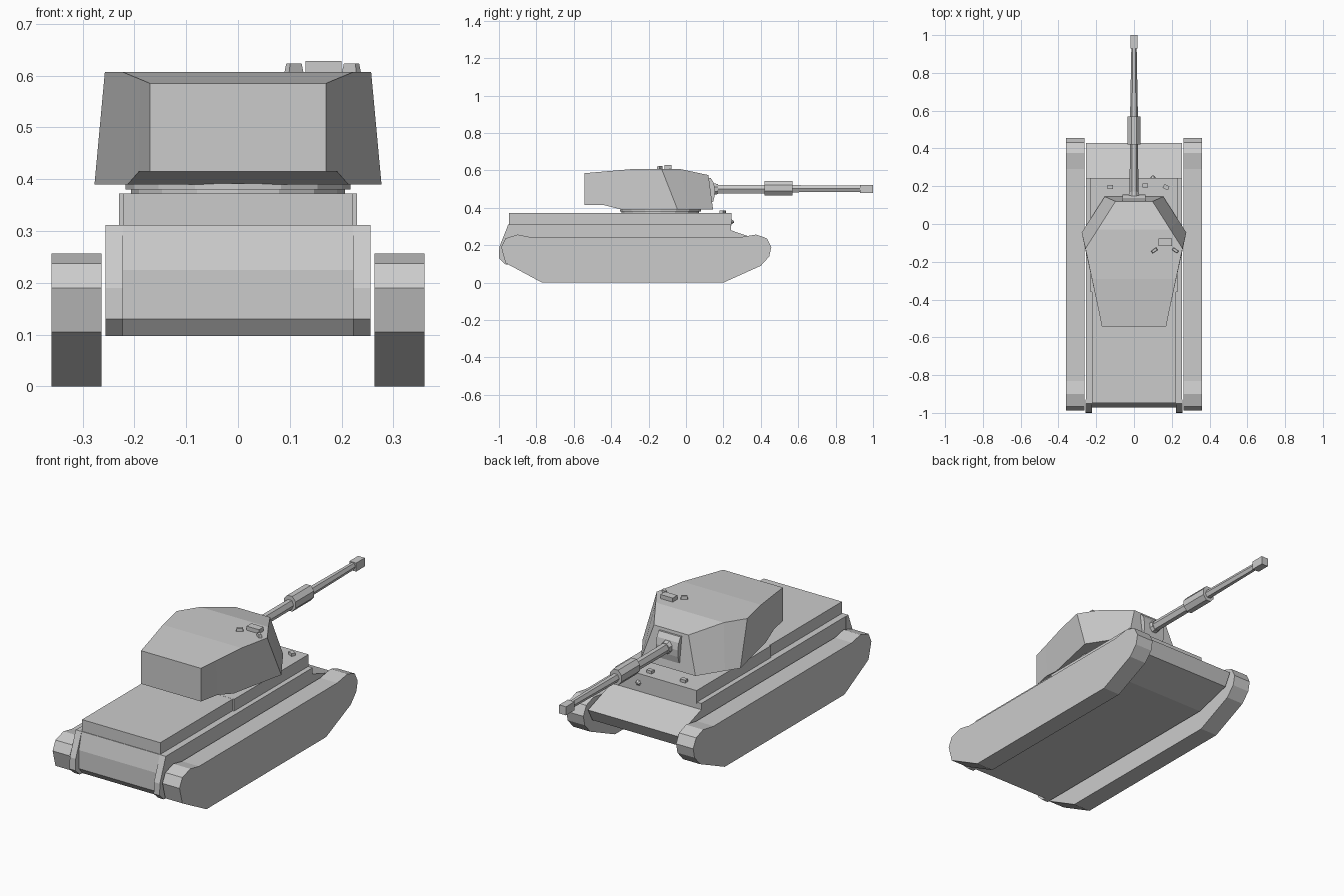
import bpy, bmesh, math
from mathutils import Matrix

if "Cube" in bpy.data.objects:
    bpy.data.objects.remove(bpy.data.objects["Cube"])


def finish(name, bm):
    bmesh.ops.recalc_face_normals(bm, faces=bm.faces)
    me = bpy.data.meshes.new(name)
    bm.to_mesh(me)
    bm.free()
    ob = bpy.data.objects.new(name, me)
    bpy.context.collection.objects.link(ob)
    return ob


def loft(name, rings):
    """Skin a list of closed rings and cap both ends."""
    bm = bmesh.new()
    vs = [[bm.verts.new(p) for p in r] for r in rings]
    n = len(vs[0])
    for a, b in zip(vs, vs[1:]):
        for i in range(n):
            j = (i + 1) % n
            bm.faces.new((a[i], a[j], b[j], b[i]))
    bm.faces.new(vs[0])
    bm.faces.new(vs[-1])
    return finish(name, bm)


def prism(name, profile, x0, x1):
    """Extrude a (y, z) profile across x."""
    return loft(name, [[(x, y, z) for y, z in profile] for x in (x0, x1)])


def box(name, centre, size, turn=0, taper=1.0):
    x, y, z = centre
    rings = []
    for s, k in ((-0.5, 1), (0.5, taper)):
        rings.append([(u * size[0] * k, v * size[1] * k, s * size[2])
                      for u, v in ((-.5, -.5), (.5, -.5), (.5, .5), (-.5, .5))])
    ob = loft(name, rings)
    ob.data.transform(Matrix.Translation((x, y, z)) @ Matrix.Rotation(math.radians(turn), 4, 'Z'))
    return ob


def tube(name, stations, sides, z, phase=0.0):
    """Faceted tube along y from (y, x radius, z radius) stations."""
    return loft(name, [[(rx * math.cos(phase + i * math.tau / sides), y,
                         z + rz * math.sin(phase + i * math.tau / sides))
                        for i in range(sides)] for y, rx, rz in stations])


# Tracks
track = [(-.77, 0), (.20, 0), (.40, .09), (.445, .14), (.456, .19), (.432, .237),
         (.375, .257), (.29, .243), (-.83, .243), (-.90, .257), (-.965, .237),
         (-.988, .19), (-.965, .105)]
for side, s in (("left", -1), ("right", 1)):
    prism(side + "_track", track, s * .263, s * .36)

# Lower hull with a recessed rear plate between two end flanges
hull = [(-.95, .312), (.24, .312), (.24, .28), (.43, .215), (.395, .15), (.20, .097),
        (-.945, .097), (-.972, .13), (-.972, .225)]
prism("hull", hull, -.255, .255)
flange = [(-.93, .312), (-.95, .312), (-.998, .19), (-1.0, .13), (-.965, .097), (-.93, .097)]
for side, s in (("left", -1), ("right", 1)):
    prism(side + "_rear_flange", flange, s * .222, s * .2555)

# Upper hull: narrower engine deck and wider fighting compartment
prism("engine_deck", [(-.947, .31), (-.947, .372), (-.35, .372), (-.35, .31)], -.222, .222)
prism("upper_hull", [(-.36, .305), (-.36, .3725), (.243, .3725), (.243, .305)], -.23, .23)

# Hull roof periscopes and small bow mount
for i, (x, y, turn) in enumerate(((-.125, .195, 0), (.06, .203, 0), (.17, .195, -25))):
    box(f"periscope_{i + 1}", (x, y, .379), (.03, .022, .016), turn)
tube("bow_mount", [(.235, .018, .018), (.247, .013, .013), (.256, .005, .005)], 6, .325
     ).location.x = .10

# Turret ring
for i, (r, z0, z1) in enumerate(((.207, .368, .381), (.217, .38, .392))):
    loft(f"turret_ring_{i + 1}", [[(r * math.cos(a * math.tau / 16),
                                    -.137 + r * math.sin(a * math.tau / 16), z)
                                   for a in range(16)] for z in (z0, z1)])

# Turret: each section is top (y, half width, z) then bottom (y, half width, z)
sections = [(-.543, .17, .585, -.543, .17, .415), (-.45, .189, .593, -.44, .191, .415),
            (-.29, .223, .607, -.34, .213, .39), (-.13, .257, .607, -.045, .277, .39),
            (-.03, .193, .607, .02, .235, .39), (.12, .098, .575, .145, .155, .39)]
loft("turret", [[(-xt, yt, zt), (xt, yt, zt), (xb, yb, zb), (-xb, yb, zb)]
                for yt, xt, zt, yb, xb, zb in sections])

# Rounded mantlet
prism("mantlet", [(.10, .56), (.132, .56), (.148, .535), (.155, .50), (.153, .465),
                  (.145, .43), (.10, .43)], -.062, .062)

# Gun
tube("gun_collar", [(.14, .034, .036), (.172, .026, .028)], 8, .50, math.pi / 8)
tube("gun_barrel_rear", [(.15, .023, .027), (.43, .022, .026)], 6, .50)
tube("bore_evacuator", [(.42, .036, .042), (.57, .036, .042)], 8, .505, math.pi / 8)
tube("gun_barrel_front", [(.56, .021, .022), (.94, .014, .019)], 6, .502)
tube("muzzle", [(.93, .027, .031), (1.0, .027, .031)], 4, .50, math.pi / 4)

# Turret roof hatch and sights
box("roof_hatch", (.165, -.097, .616), (.07, .038, .024))
box("roof_sight_left", (.108, -.14, .614), (.034, .016, .018), 35, .8)
box("roof_sight_right", (.219, -.14, .614), (.034, .016, .018), -35, .8)
